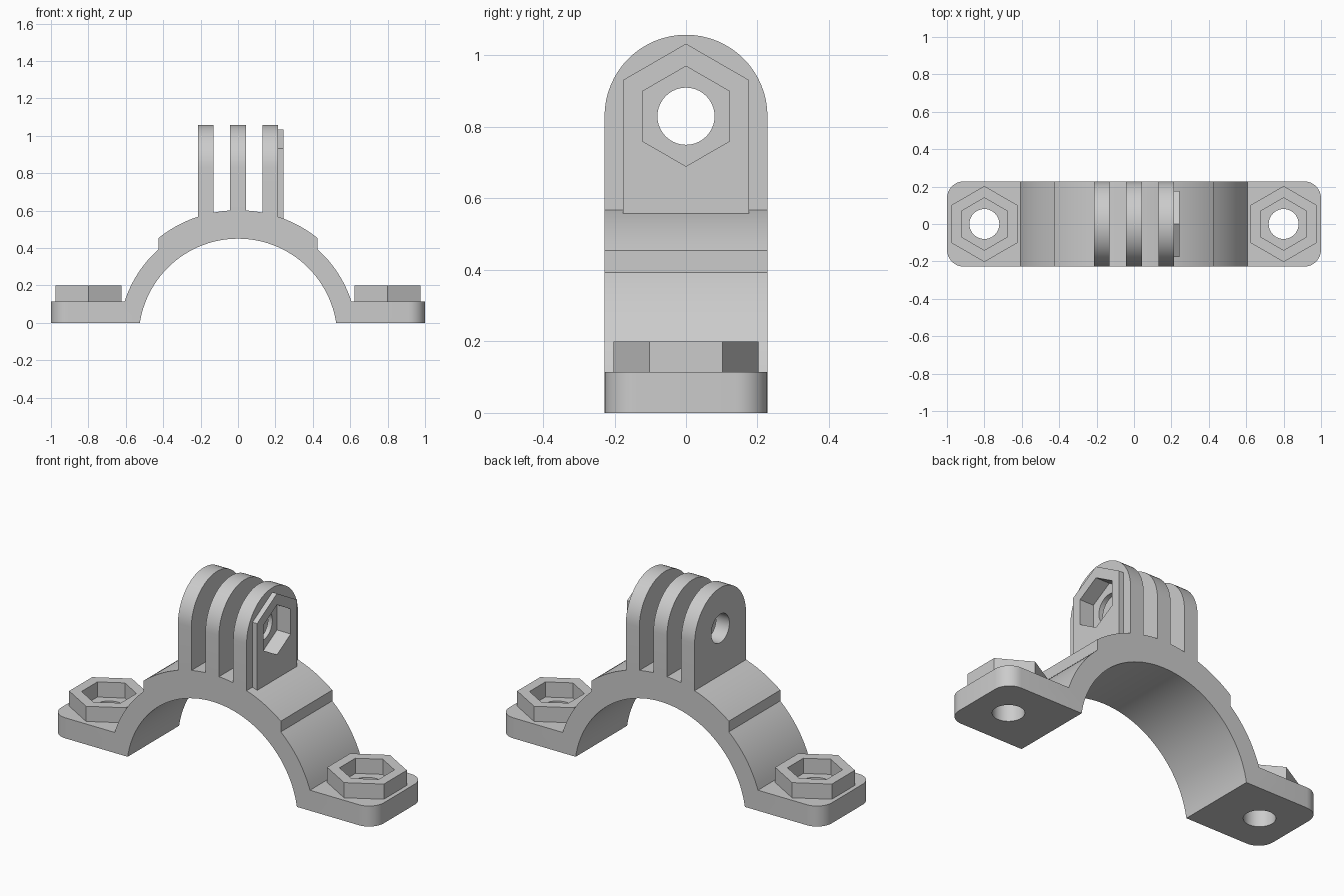
import bpy
import bmesh
from math import acos, cos, sin, pi, sqrt

default = bpy.data.objects.get("Cube")
if default:
    bpy.data.objects.remove(default, do_unlink=True)

HALF_DEPTH = 0.228
FLANGE_TOP = 0.115
ARCH_Z = -0.081                       # height of the arch centre
R_IN, R_OUT, R_PAD = 0.531, 0.637, 0.683
PIVOT_Z = 0.83                        # height of the cross bolt
HOLE_R, NUT_R, POCKET_R, NUT_H = 0.08, 0.203, 0.14, 0.085
FIN_EDGE, BOSS_EDGE = 0.213, 0.242

grey = bpy.data.materials.new("light_grey_plastic")
grey.use_nodes = True
grey.diffuse_color = (0.6, 0.6, 0.6, 1)
grey.node_tree.nodes["Principled BSDF"].inputs["Base Color"].default_value = (0.6, 0.6, 0.6, 1)


def prism(name, points, axis, low, high, edit=None):
    """Extrude a flat outline along an axis; edit may adjust the bmesh."""
    place = {"X": lambda a, b, t: (t, a, b),
             "Y": lambda a, b, t: (a, t, b),
             "Z": lambda a, b, t: (a, b, t)}[axis]
    bm = bmesh.new()
    ends = [[bm.verts.new(place(a, b, t)) for a, b in points] for t in (low, high)]
    for ring in ends:
        bm.faces.new(ring)
    for i in range(len(points)):
        bm.faces.new((ends[0][i - 1], ends[0][i], ends[1][i], ends[1][i - 1]))
    if edit:
        edit(bm)
    bmesh.ops.recalc_face_normals(bm, faces=bm.faces)
    mesh = bpy.data.meshes.new(name)
    bm.to_mesh(mesh)
    bm.free()
    mesh.materials.append(grey)
    obj = bpy.data.objects.new(name, mesh)
    bpy.context.collection.objects.link(obj)
    return obj


def ngon(sides, radius, a=0.0, b=0.0):
    """Regular polygon with a corner pointing along the second axis."""
    return [(a + radius * sin(2 * pi * i / sides), b + radius * cos(2 * pi * i / sides))
            for i in range(sides)]


def arch(radius, x0, x1, steps):
    a0, a1 = acos(x0 / radius), acos(x1 / radius)
    angles = [a0 + (a1 - a0) * i / steps for i in range(steps + 1)]
    return [(radius * cos(a), ARCH_Z + radius * sin(a)) for a in angles]


def cut(obj, *cutters):
    """Subtract the cutters, then remove them."""
    bpy.ops.object.select_all(action="DESELECT")
    bpy.context.view_layer.objects.active = obj
    obj.select_set(True)
    for cutter in cutters:
        mod = obj.modifiers.new("cut", "BOOLEAN")
        mod.operation, mod.solver, mod.object = "DIFFERENCE", "EXACT", cutter
        bpy.ops.object.modifier_apply(modifier=mod.name)
        bpy.data.objects.remove(cutter, do_unlink=True)


def smooth(obj):
    bpy.ops.object.select_all(action="DESELECT")
    bpy.context.view_layer.objects.active = obj
    obj.select_set(True)
    bpy.ops.object.shade_smooth_by_angle(angle=pi / 7)


def round_corners(bm):
    corners = [e for e in bm.edges if all(abs(v.co.x) > 0.99 for v in e.verts)
               and abs(e.verts[0].co.z - e.verts[1].co.z) > 0.05]
    bmesh.ops.bevel(bm, geom=corners, offset=0.09, segments=8, profile=0.5, affect="EDGES")


def seat_on_arch(bm):
    """Drop the lowest corners onto the curved pad."""
    for v in bm.verts:
        if v.co.z < 0.6:
            v.co.z = ARCH_Z + sqrt(R_PAD ** 2 - v.co.x ** 2) - 0.001


# Arched clamp with a raised pad and two flanges
foot_in = sqrt(R_IN ** 2 - ARCH_Z ** 2)
foot_out = sqrt(R_OUT ** 2 - (FLANGE_TOP - ARCH_Z) ** 2)
PAD_X = 0.425
outline = ([(-1, 0)] + arch(R_IN, -foot_in, foot_in, 56)
           + [(1, 0), (1, FLANGE_TOP)]
           + arch(R_OUT, foot_out, PAD_X, 12)
           + arch(R_PAD, PAD_X, -PAD_X, 32)
           + arch(R_OUT, -PAD_X, -foot_out, 12)
           + [(-1, FLANGE_TOP)])
clamp = prism("clamp_arch", outline, "Y", -HALF_DEPTH, HALF_DEPTH, round_corners)
cut(clamp, *[prism("bolt_cutter", ngon(40, HOLE_R, x), "Z", -0.1, 0.3) for x in (-0.8, 0.8)])
smooth(clamp)

# Hexagonal nut pockets on the flanges
for side, x in (("right", -0.8), ("left", 0.8)):
    nut = prism("nut_holder_" + side, ngon(6, NUT_R, x), "Z", FLANGE_TOP, FLANGE_TOP + NUT_H)
    cut(nut, prism("pocket_cutter", ngon(6, POCKET_R, x), "Z", 0, 0.4))


def pivot_hole():
    return prism("pivot_cutter", ngon(40, HOLE_R, 0, PIVOT_Z), "X", -0.5, 0.5)


def pivot_pocket():
    return prism("pocket_cutter", ngon(6, POCKET_R, 0, PIVOT_Z), "X", BOSS_EDGE - NUT_H, 0.5)


# Three rounded mounting fins
fin_outline = [(HALF_DEPTH * cos(pi * i / 32), PIVOT_Z + HALF_DEPTH * sin(pi * i / 32))
               for i in range(33)]
fin_outline += [(-HALF_DEPTH, 0.5), (HALF_DEPTH, 0.5)]
for name, low, high in (("right", -FIN_EDGE, -0.13), ("middle", -0.042, 0.042),
                        ("left", 0.13, FIN_EDGE)):
    fin = prism("mount_fin_" + name, fin_outline, "X", low, high, seat_on_arch)
    cut(fin, pivot_hole())
    if name == "left":
        cut(fin, pivot_pocket())
    smooth(fin)

# Pointed boss that holds the pivot nut on the left fin
flat = NUT_R * cos(pi / 6)
shoulder = PIVOT_Z + NUT_R / 2
boss_outline = [(0, PIVOT_Z + NUT_R), (flat, shoulder), (flat, 0.5), (-flat, 0.5), (-flat, shoulder)]
boss = prism("pivot_nut_boss", boss_outline, "X", FIN_EDGE, BOSS_EDGE, seat_on_arch)
cut(boss, pivot_pocket())
